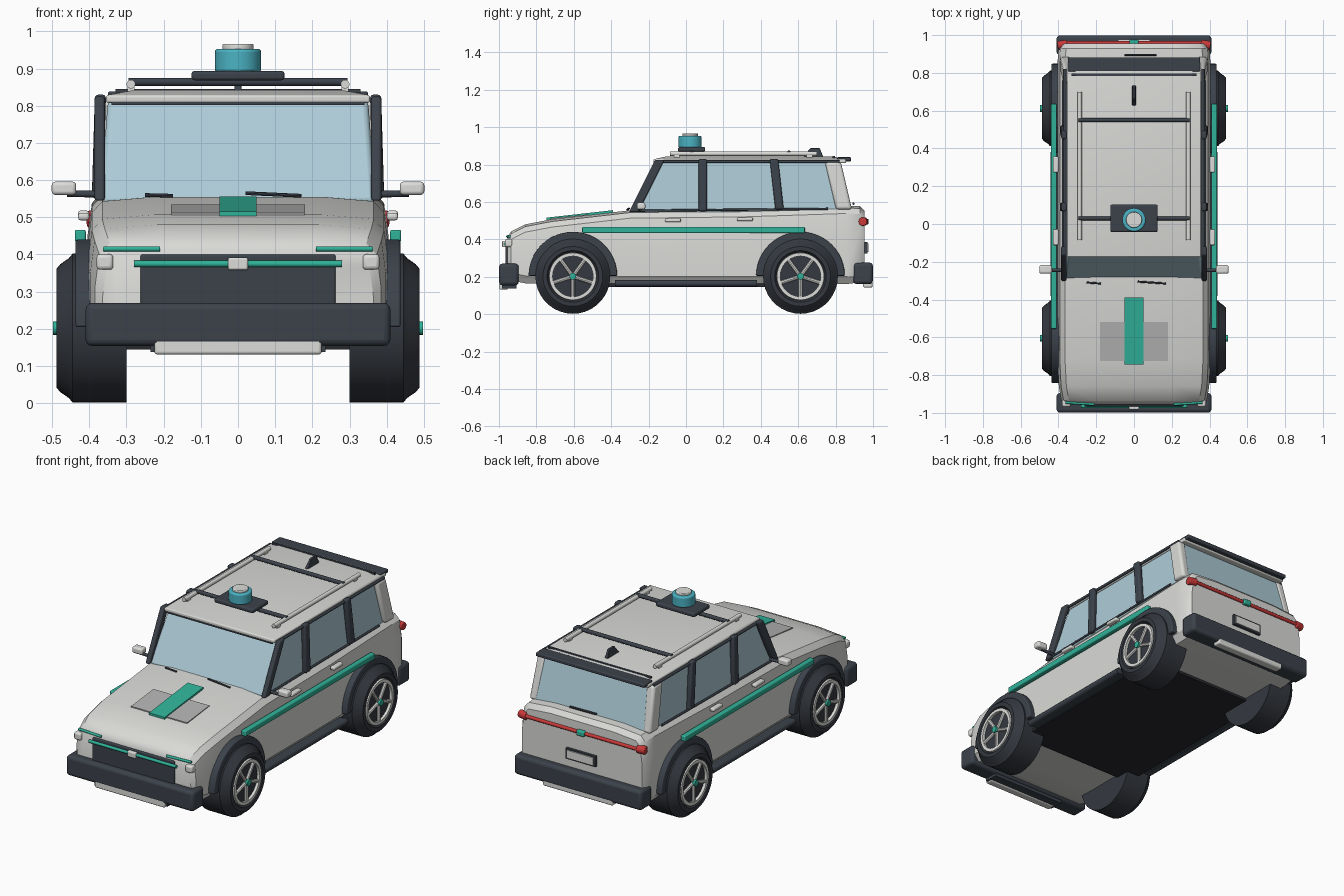
import bpy, bmesh, math
from mathutils import Vector, Matrix

cube = bpy.data.objects.get("Cube")
if cube:
    bpy.data.objects.remove(cube, do_unlink=True)


def material(name, r, g, b):
    m = bpy.data.materials.new(name)
    m.use_nodes = True
    m.diffuse_color = (r, g, b, 1)
    bsdf = next(n for n in m.node_tree.nodes if n.type == 'BSDF_PRINCIPLED')
    bsdf.inputs["Base Color"].default_value = (r, g, b, 1)
    bsdf.inputs["Roughness"].default_value = 0.5
    return m


paint = material("light grey paint", 0.70, 0.70, 0.68)
trim = material("dark trim", 0.045, 0.055, 0.07)
rubber = material("tyre rubber", 0.035, 0.04, 0.05)
glass = material("pale blue glass", 0.42, 0.60, 0.68)
teal = material("teal accent", 0.03, 0.45, 0.32)
red = material("tail red", 0.58, 0.04, 0.04)
lidar = material("sensor cyan", 0.07, 0.45, 0.55)
panel = material("panel grey", 0.45, 0.45, 0.45)
metal = material("pale metal", 0.72, 0.72, 0.70)
under = material("underbody black", 0.02, 0.022, 0.027)


def finish(name, bm, mat, bevel=0, angle=35):
    bmesh.ops.recalc_face_normals(bm, faces=bm.faces)
    mesh = bpy.data.meshes.new(name)
    bm.to_mesh(mesh)
    bm.free()
    ob = bpy.data.objects.new(name, mesh)
    bpy.context.collection.objects.link(ob)
    mesh.materials.append(mat)
    if bevel:
        mod = ob.modifiers.new("Bevel", 'BEVEL')
        mod.width, mod.segments, mod.limit_method = bevel, 3, 'ANGLE'
    bpy.ops.object.select_all(action='DESELECT')
    ob.select_set(True)
    bpy.context.view_layer.objects.active = ob
    bpy.ops.object.shade_smooth_by_angle(angle=math.radians(angle))
    return ob


def loft(name, rings, mat, bevel=0):
    bm = bmesh.new()
    rows = [[bm.verts.new(p) for p in ring] for ring in rings]
    n = len(rows[0])
    for a, b in zip(rows, rows[1:]):
        for i in range(n):
            bm.faces.new((a[i], a[(i + 1) % n], b[(i + 1) % n], b[i]))
    bm.faces.new(rows[0])
    bm.faces.new(rows[-1])
    return finish(name, bm, mat, bevel)


def rect(c, sx, sy):
    return [(c[0] + i * sx / 2, c[1] + j * sy / 2, c[2])
            for i, j in ((-1, -1), (1, -1), (1, 1), (-1, 1))]


def beam(name, low, high, sx, sy, mat, bevel=0):
    return loft(name, [rect(low, sx, sy), rect(high, sx, sy)], mat, bevel)


def box(name, x, y, z, sx, sy, sz, mat, bevel=0):
    return beam(name, (x, y, z - sz / 2), (x, y, z + sz / 2), sx, sy, mat, bevel)


def rod(name, a, b, r, mat, segments=12, bevel=0):
    a, b = Vector(a), Vector(b)
    d = b - a
    bm = bmesh.new()
    place = Matrix.Translation((a + b) / 2) @ d.to_track_quat('Z', 'Y').to_matrix().to_4x4()
    bmesh.ops.create_cone(bm, cap_ends=True, segments=segments, radius1=r, radius2=r,
                          depth=d.length, matrix=place)
    return finish(name, bm, mat, bevel)


def lathe_x(name, profile, centre, side, mat, closed=False):
    bm = bmesh.new()
    vs = [bm.verts.new((side * x, 0, r)) for x, r in profile]
    pairs = list(zip(vs, vs[1:])) + ([(vs[-1], vs[0])] if closed else [])
    edges = [bm.edges.new(p) for p in pairs]
    bmesh.ops.spin(bm, geom=vs + edges, cent=(0, 0, 0), axis=(1, 0, 0),
                   angle=math.tau, steps=36)
    bmesh.ops.remove_doubles(bm, verts=bm.verts, dist=0.0005)
    bmesh.ops.translate(bm, verts=bm.verts, vec=centre)
    return finish(name, bm, mat)


# Lower body: cross-sections along the length
def section(y, w, low, top):
    half = [(w - 0.03, low), (w, low + 0.04), (w, top - 0.12), (w - 0.012, top - 0.03),
            (w - 0.04, top), (w - 0.18, top + 0.012)]
    return [(x, y, z) for x, z in half] + [(-x, y, z) for x, z in reversed(half)]


stations = [(-0.955, 0.365, 0.20, 0.40), (-0.935, 0.385, 0.18, 0.43), (-0.86, 0.398, 0.165, 0.468),
            (-0.72, 0.405, 0.16, 0.495), (-0.3, 0.405, 0.16, 0.543), (0.3, 0.405, 0.16, 0.55),
            (0.85, 0.405, 0.16, 0.568), (0.93, 0.40, 0.17, 0.565), (0.955, 0.385, 0.2, 0.54)]
loft("body_shell", [section(*s) for s in stations], paint)
box("underbody_plate", 0, 0.05, 0.155, 0.76, 1.1, 0.02, under)

# Cabin glass and roof
loft("cabin_glass", [rect((0, 0.30, 0.54), 0.74, 1.18), rect((0, 0.34, 0.815), 0.70, 0.96)], glass, 0.015)
loft("roof_panel", [rect((0, 0.34, 0.808), 0.71, 1.03), rect((0, 0.34, 0.828), 0.71, 1.03),
                    rect((0, 0.34, 0.842), 0.56, 0.90)], paint, 0.006)
box("rear_spoiler", 0, 0.845, 0.828, 0.70, 0.075, 0.022, trim, 0.006)
box("roof_rear_seam", 0, 0.79, 0.84, 0.66, 0.012, 0.01, trim)
box("windscreen_header", 0, -0.165, 0.806, 0.68, 0.02, 0.008, trim)

# Parts repeated on both sides
for s, side in ((1, "left"), (-1, "right")):
    beam(side + "_front_pillar", (s * 0.372, -0.28, 0.545), (s * 0.372, -0.14, 0.825), 0.028, 0.05, trim, 0.008)
    beam(side + "_middle_pillar", (s * 0.378, 0.09, 0.55), (s * 0.37, 0.09, 0.83), 0.03, 0.045, trim, 0.01)
    beam(side + "_rear_door_pillar", (s * 0.378, 0.50, 0.56), (s * 0.37, 0.47, 0.83), 0.03, 0.045, trim, 0.01)
    beam(side + "_tail_pillar", (s * 0.366, 0.845, 0.56), (s * 0.35, 0.785, 0.815), 0.05, 0.085, paint, 0.015)
    rod(side + "_drip_rail", (s * 0.365, -0.14, 0.815), (s * 0.365, 0.82, 0.815), 0.008, trim)
    rod(side + "_window_sill_trim", (s * 0.376, -0.27, 0.553), (s * 0.376, 0.76, 0.563), 0.006, trim)
    rod(side + "_roof_rail", (s * 0.288, -0.085, 0.858), (s * 0.288, 0.70, 0.858), 0.012, metal)
    for y in (-0.05, 0.66):
        box(side + "_rail_foot", s * 0.288, y, 0.843, 0.018, 0.03, 0.025, metal)

    # Side trim, handles, mirrors
    box(side + "_accent_stripe", s * 0.424, 0.04, 0.45, 0.03, 1.19, 0.033, teal, 0.006)
    rod(side + "_sill_bar", (s * 0.425, -0.38, 0.165), (s * 0.425, 0.38, 0.165), 0.018, trim)
    box(side + "_sill_skirt", s * 0.40, 0, 0.165, 0.05, 0.76, 0.03, trim)
    for y, z in ((-0.07, 0.502), (0.315, 0.508)):
        box(side + "_door_handle", s * 0.415, y, z, 0.03, 0.085, 0.02, metal, 0.007)
    rod(side + "_mirror_stalk", (s * 0.37, -0.245, 0.562), (s * 0.46, -0.245, 0.564), 0.009, trim)
    box(side + "_mirror", s * 0.468, -0.24, 0.578, 0.066, 0.045, 0.036, metal, 0.01)

    # Lamps
    rod(side + "_brow_light", (s * 0.21, -0.955, 0.415), (s * 0.362, -0.945, 0.415), 0.007, teal)
    box(side + "_headlamp", s * 0.358, -0.948, 0.38, 0.045, 0.04, 0.042, metal, 0.01)
    rod(side + "_tail_lamp", (s * 0.355, 0.952, 0.495), (s * 0.405, 0.945, 0.495), 0.023, red, 16, 0.005)

    # Wheels and arches
    for y, end in ((-0.605, "front"), (0.612, "rear")):
        tag = end + "_" + side
        c = Vector((0, y, 0.202))
        lathe_x(tag + "_tyre", [(0.30, 0), (0.30, 0.2), (0.445, 0.2), (0.455, 0.188), (0.478, 0.172),
                                (0.488, 0.160), (0.488, 0.138), (0.472, 0.128), (0.472, 0)], c, s, rubber)
        lathe_x(tag + "_rim", [(0.468, 0.128), (0.488, 0.126), (0.488, 0.108), (0.468, 0.108)],
                c, s, metal, True)
        for k in range(5):
            a = math.tau * k / 5
            d = Vector((0, math.sin(a), -math.cos(a)))
            o = c + Vector((s * 0.477, 0, 0))
            rod(tag + "_spoke", o + d * 0.015, o + d * 0.115, 0.0105, metal, 8)
        rod(tag + "_hub", c + Vector((s * 0.46, 0, 0)), c + Vector((s * 0.497, 0, 0)), 0.018, teal, 16)
        arc = [(y + 0.237 * math.cos(math.pi * k / 24), 0.205 + 0.235 * math.sin(math.pi * k / 24))
               for k in range(25)]
        loft(tag + "_wheel_arch", [[(s * x, p, q) for p, q in arc] for x in (0.37, 0.437)], trim, 0.006)

# Roof equipment
for y in (0.03, 0.55):
    rod("roof_crossbar", (-0.295, y, 0.864), (0.295, y, 0.864), 0.011, trim)
box("sensor_base", 0, 0.03, 0.881, 0.25, 0.145, 0.025, trim, 0.008)
rod("sensor_dome", (0, 0.022, 0.89), (0, 0.022, 0.953), 0.062, lidar, 32, 0.008)
rod("sensor_cap", (0, 0.022, 0.95), (0, 0.022, 0.966), 0.042, metal, 32, 0.004)
loft("roof_fin", [rect((0, 0.68, 0.838), 0.02, 0.11), rect((0, 0.69, 0.888), 0.012, 0.05)], trim, 0.003)

# Bonnet panel, stripe and wipers
loft("bonnet_panel", [[(x, -0.725, z) for x, z in ((-0.18, 0.502), (0.18, 0.502), (0.18, 0.512), (-0.18, 0.512))],
                      [(x, -0.52, z) for x, z in ((-0.18, 0.526), (0.18, 0.526), (0.18, 0.534), (-0.18, 0.534))]],
     panel)
loft("bonnet_stripe", [[(x, y, z + h) for x, h in ((-0.05, 0), (0.05, 0), (0.05, 0.012), (-0.05, 0.012))]
                       for y, z in ((-0.745, 0.504), (-0.39, 0.544))], teal)
rod("left_wiper", (0.02, -0.305, 0.565), (0.17, -0.315, 0.558), 0.005, trim, 8)
rod("right_wiper", (-0.25, -0.31, 0.56), (-0.175, -0.315, 0.558), 0.005, trim, 8)
rod("rear_wiper", (-0.05, 0.895, 0.592), (0.12, 0.895, 0.59), 0.006, trim, 8)

# Front end
box("front_bumper", 0, -0.947, 0.212, 0.82, 0.104, 0.116, trim, 0.018)
box("front_bumper_lip", 0, -0.945, 0.15, 0.47, 0.08, 0.025, trim)
box("front_skid_plate", 0, -0.975, 0.155, 0.45, 0.045, 0.048, metal, 0.008)
box("grille", 0, -0.945, 0.33, 0.525, 0.04, 0.14, trim, 0.006)
rod("front_light_bar", (-0.28, -0.966, 0.375), (0.28, -0.966, 0.375), 0.009, teal)
box("front_badge_block", 0, -0.968, 0.375, 0.054, 0.03, 0.034, metal, 0.006)

# Rear end
box("rear_bumper", 0, 0.947, 0.218, 0.82, 0.104, 0.115, trim, 0.018)
box("rear_skid_plate", 0, 0.972, 0.165, 0.45, 0.05, 0.045, metal, 0.008)
rod("rear_light_bar", (-0.37, 0.958, 0.495), (0.37, 0.958, 0.495), 0.010, red)
box("rear_light_centre", 0, 0.962, 0.495, 0.05, 0.028, 0.03, teal, 0.006)
box("plate_frame", 0, 0.96, 0.355, 0.19, 0.02, 0.062, trim)
box("number_plate", 0, 0.972, 0.355, 0.17, 0.008, 0.046, metal)
